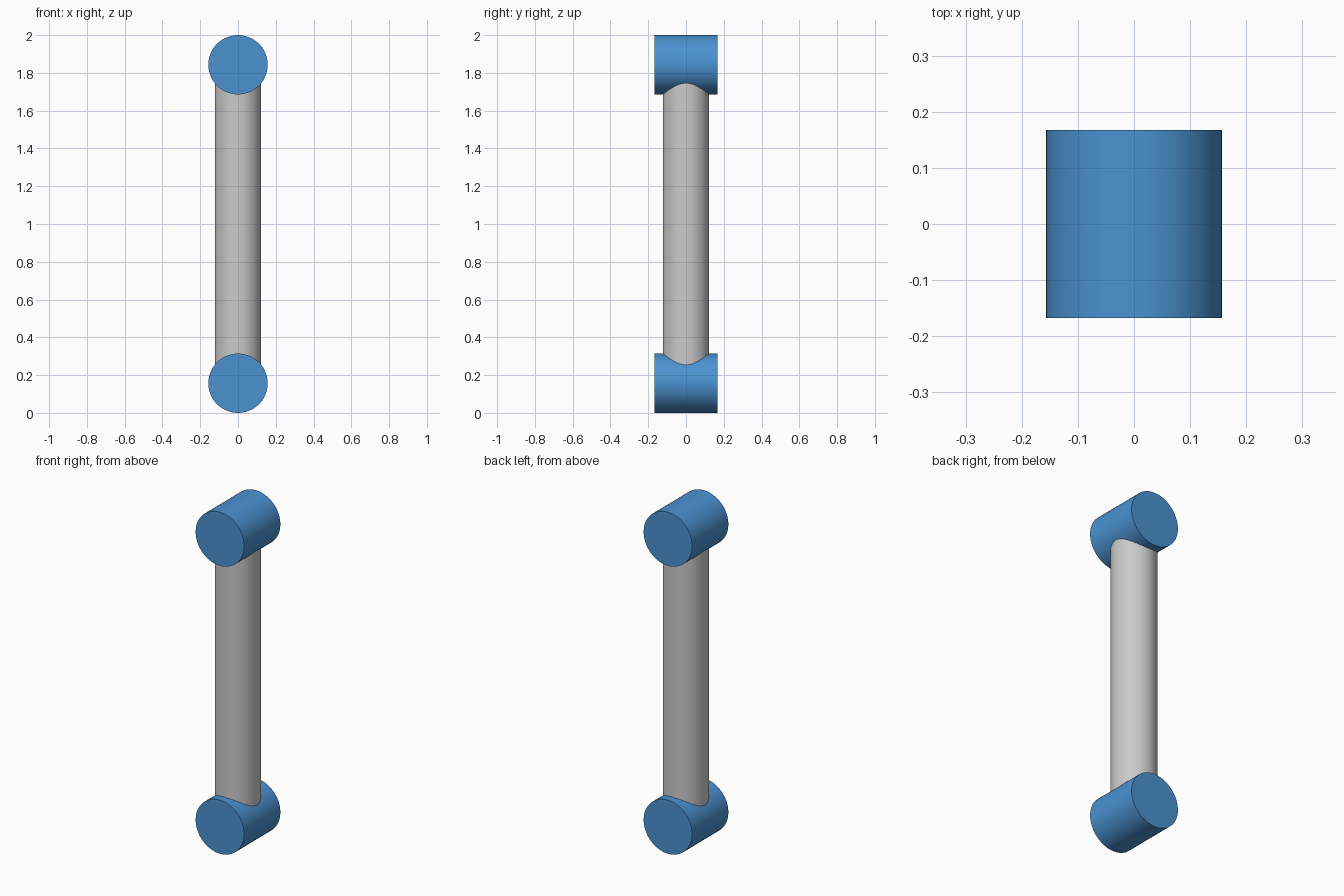
import bpy
import math

if "Cube" in bpy.data.objects:
    bpy.data.objects.remove(bpy.data.objects["Cube"])

JOINT_R, JOINT_LEN = 0.157, 0.335
SHAFT_R = 0.123
LOW_Z, HIGH_Z = JOINT_R, 2.0 - JOINT_R


def cylinder(name, radius, depth, z, rot_x=0.0):
    bpy.ops.mesh.primitive_cylinder_add(
        vertices=96, radius=radius, depth=depth,
        location=(0, 0, z), rotation=(rot_x, 0, 0))
    obj = bpy.context.object
    obj.name = name
    bpy.ops.object.shade_smooth_by_angle(angle=math.radians(30))
    return obj


blue = bpy.data.materials.new("blue")
blue.diffuse_color = (0.07, 0.29, 0.64, 1)
blue.use_nodes = True
blue.node_tree.nodes["Principled BSDF"].inputs["Base Color"].default_value = blue.diffuse_color

# Upright shaft running between the joint centres
cylinder("link_shaft", SHAFT_R, HIGH_Z - LOW_Z, 1.0)

# Horizontal joint housings at both ends
for name, z in (("lower_joint", LOW_Z), ("upper_joint", HIGH_Z)):
    joint = cylinder(name, JOINT_R, JOINT_LEN, z, math.pi / 2)
    joint.data.materials.append(blue)
